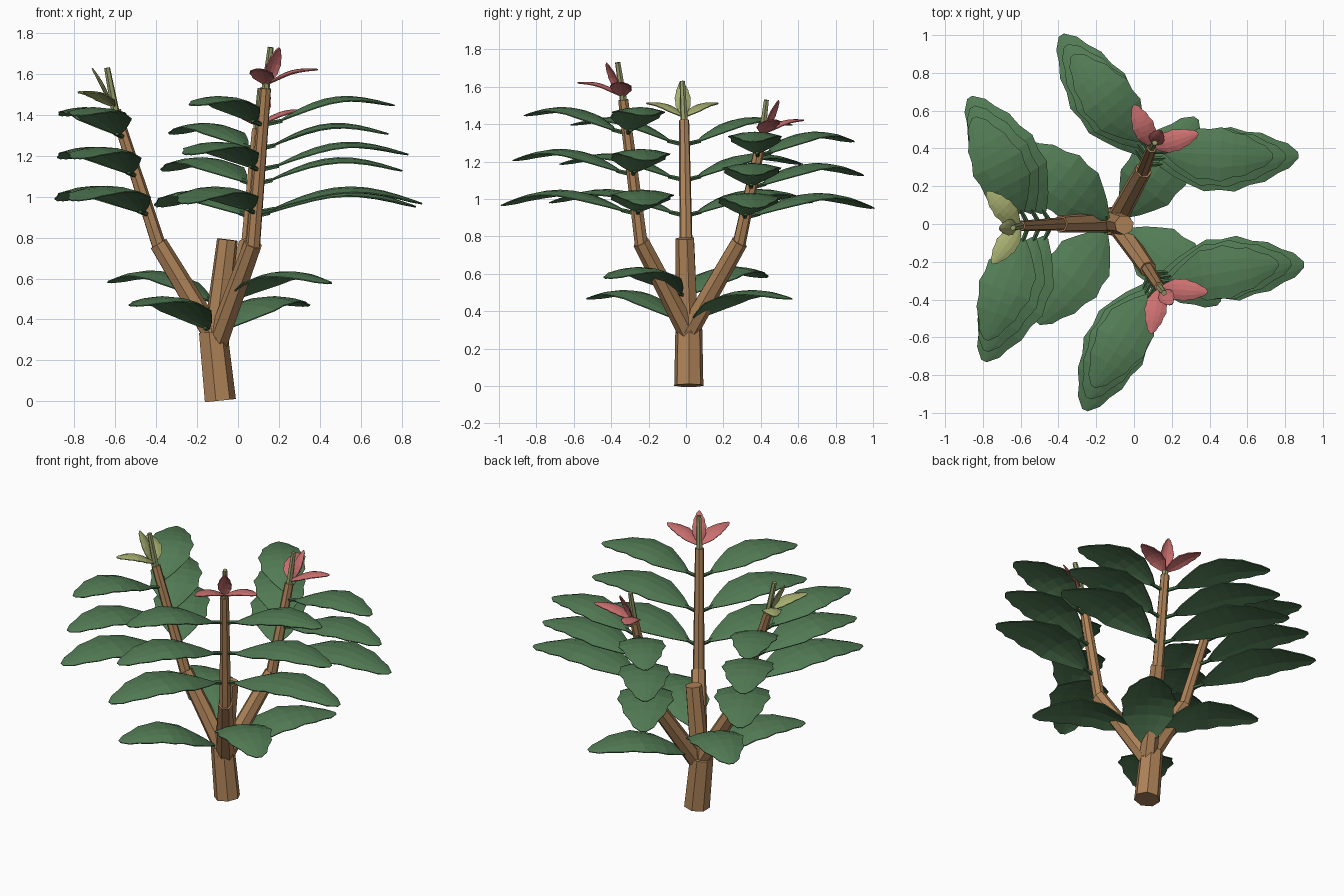
import bpy, bmesh, math
from mathutils import Vector as V, Matrix

if "Cube" in bpy.data.objects:
    bpy.data.objects.remove(bpy.data.objects["Cube"])


def material(name, rgb):
    m = bpy.data.materials.new(name)
    m.diffuse_color = (*rgb, 1)
    m.use_nodes = True
    m.node_tree.nodes["Principled BSDF"].inputs["Base Color"].default_value = m.diffuse_color
    return m


BARK = material("bark", (0.43, 0.23, 0.10))
GREEN = material("leaf_green", (0.085, 0.20, 0.09))
DARK = material("petiole_green", (0.05, 0.12, 0.05))
LIME = material("young_green", (0.38, 0.42, 0.16))
PINK = material("young_red", (0.60, 0.16, 0.16))
SHOOT = material("shoot_green", (0.30, 0.33, 0.14))


def finish(bm, name, mat):
    bmesh.ops.recalc_face_normals(bm, faces=bm.faces)
    me = bpy.data.meshes.new(name)
    bm.to_mesh(me)
    bm.free()
    me.materials.append(mat)
    ob = bpy.data.objects.new(name, me)
    bpy.context.collection.objects.link(ob)
    return ob


def tube(name, a, b, r1, r2, mat, sides=7):
    a, b = V(a), V(b)
    bm = bmesh.new()
    bmesh.ops.create_cone(bm, cap_ends=True, segments=sides, radius1=r1, radius2=r2, depth=(b - a).length)
    ob = finish(bm, name, mat)
    ob.location = (a + b) / 2
    ob.rotation_mode = 'QUATERNION'
    ob.rotation_quaternion = (b - a).to_track_quat('Z', 'Y')
    return ob


# half width along the leaf: (position, share of full half width)
PROFILE = [(0, .10), (.1, .42), (.2, .74), (.31, .92), (.42, 1), (.53, .99),
           (.64, .90), (.75, .75), (.85, .56), (.93, .38), (1, .10)]


def leaf(name, base, tip, half, arch, mat, up=V((0, 0, 1)), fold=-0.17):
    base, tip = V(base), V(tip)
    side = (tip - base).cross(up).normalized()
    up = side.cross(tip - base).normalized()
    bm = bmesh.new()
    rows = []
    for i, (t, w) in enumerate(PROFILE):
        c = base.lerp(tip, t) + up * arch * math.sin(math.pi * t)
        jag = 1.05 if i % 2 else 0.95
        rows.append([bm.verts.new(c + side * s * half * w * jag + up * fold * half * w * s * s)
                     for s in (-1, -.5, 0, .5, 1)])
    for p, q in zip(rows, rows[1:]):
        for k in range(4):
            bm.faces.new((p[k], p[k + 1], q[k + 1], q[k]))
    ob = finish(bm, name, mat)
    sol = ob.modifiers.new("thickness", 'SOLIDIFY')
    sol.thickness = 0.006
    return ob


def stalked_leaf(name, node, tip, half, arch, stalk=0.075):
    # short petiole, then the blade
    node, tip = V(node), V(tip)
    flat = V((tip.x - node.x, tip.y - node.y, 0)).normalized()
    start = node + flat * stalk + V((0, 0, 0.02))
    tube(name + "_petiole", node, start + flat * 0.02, 0.013, 0.011, DARK, 5)
    leaf(name, start, tip, half, arch, GREEN)


# main trunk in two lengths
tube("trunk_base", (-.09, .015, .003), (-.125, .015, .34), .08, .073, BARK)
tube("trunk_top", (-.115, .01, .27), (-.052, -.005, .79), .062, .052, BARK)

# leaves on the trunk, two crossed pairs
for i, (node, tip) in enumerate([
        ((-.12, 0, .34), (-.51, -.525, .47)), ((-.09, 0, .34), (.33, .56, .47)),
        ((-.10, 0, .48), (-.63, .42, .585)), ((-.07, 0, .48), (.45, -.42, .58))]):
    stalked_leaf(f"trunk_leaf_{i}", node, tip, .162, .094, .05)

# branches: knee, end of wood, shoot tip, outward angle, leaf node heights, leaf tip heights,
# lowest leaf tips, young leaf colour, young leaf tips
BRANCHES = [
    ("left", (-.39, 0, .77), (-.60, -.01, 1.42), (-.64, -.02, 1.63), 183, (.91, 1.10, 1.29), (.985, 1.19, 1.40),
     ((-.87, .67), (-.795, -.725)), LIME, ((-.78, .17), (-.75, -.21))),
    ("front", (.075, -.24, .77), (.135, -.335, 1.53), (.16, -.365, 1.73), -56, (.92, 1.13, 1.35), (.97, 1.21, 1.45),
     ((-.26, -.985), (.90, -.215)), PINK, ((.39, -.36), (.09, -.58))),
    ("back", (.05, .285, .77), (.095, .405, 1.33), (.11, .43, 1.53), 64, (.90, 1.06, 1.23), (.955, 1.13, 1.31),
     ((-.385, 1.0), (.87, .365)), PINK, ((.34, .48), (.0, .63))),
]
for name, knee, end, top, ang, heights, tip_z, tips, young, ytips in BRANCHES:
    knee, end, top = V(knee), V(end), V(top)
    out = V((math.cos(math.radians(ang)), math.sin(math.radians(ang)), 0))
    tube(name + "_branch_lower", (-.1, .01, .29), knee, .056, .046, BARK)
    tube(name + "_branch_upper", knee - (end - knee) * .03, end, .036, .028, BARK)
    tube(name + "_shoot", end, top, .02, .015, SHOOT, 6)
    # three leaf pairs, smaller and more spread towards the top
    first = knee.lerp(end, (heights[0] - knee.z) / (end.z - knee.z))
    for n, z in enumerate(heights):
        node = knee.lerp(end, (z - knee.z) / (end.z - knee.z))
        for s, (tx, ty) in enumerate(tips):
            reach = V((tx - first.x, ty - first.y, 0)) * (1 - .10 * n)
            turn = math.copysign(math.radians(3 * n), out.cross(reach).z)
            tip = node + Matrix.Rotation(turn, 3, 'Z') @ reach + V((0, 0, tip_z[n] - z))
            stalked_leaf(f"{name}_leaf_{n}_{s}", node, tip, .165 * (1 - .08 * n), .095 - .008 * n)
    # young leaves at the tip
    base = end.lerp(top, .1)
    for s, (tx, ty) in enumerate(ytips):
        leaf(f"{name}_young_leaf_{s}", base, (tx, ty, end.z + .095), .057, .03, young, fold=-.25)
    leaf(f"{name}_young_upright", base + out * .01, top + out * .07, .042, .012, young, up=-out, fold=-.3)
